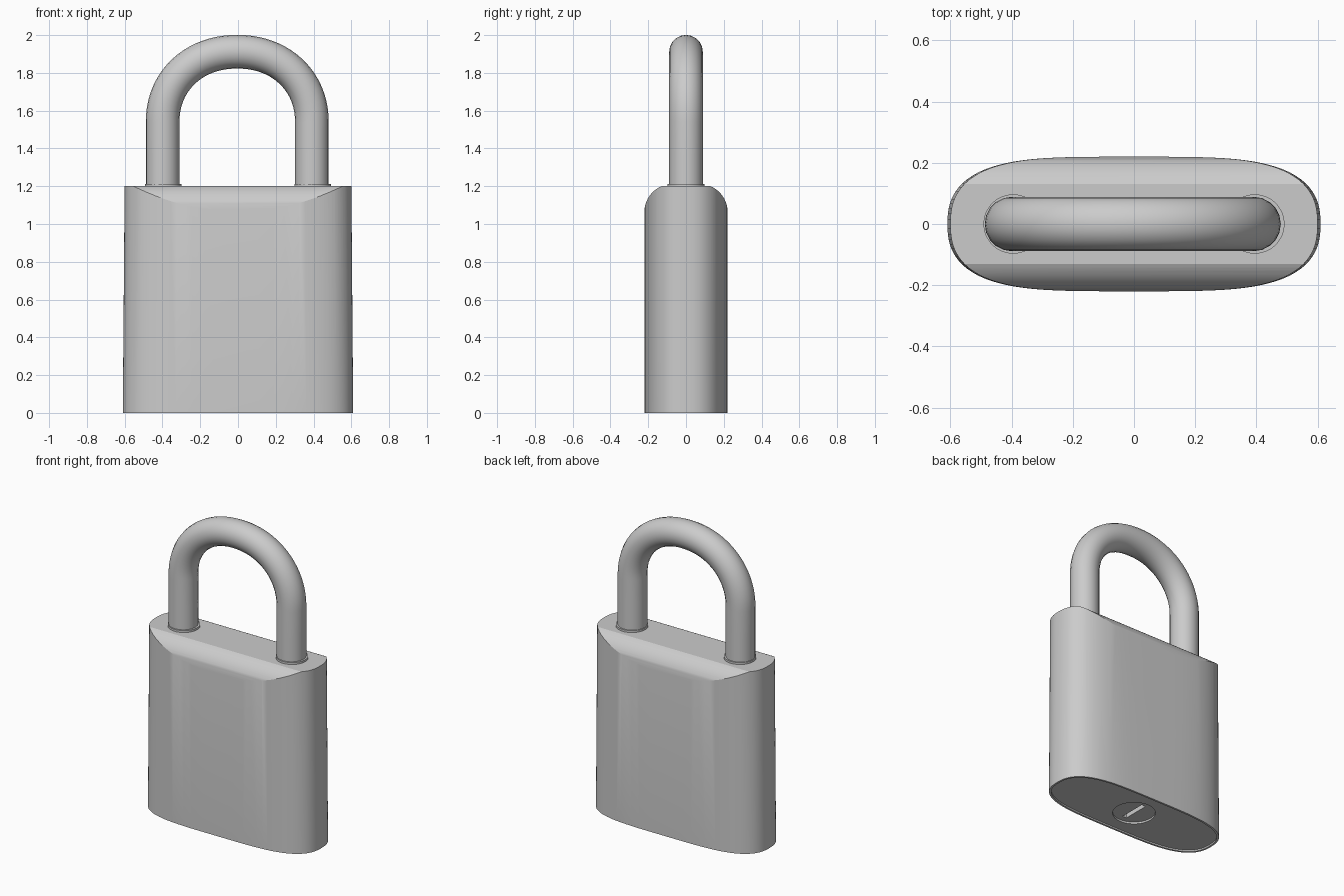
import bpy, bmesh, math
from math import sin, cos, pi

if "Cube" in bpy.data.objects:
    bpy.data.objects.remove(bpy.data.objects["Cube"])


def mesh_object(name, bm):
    bmesh.ops.recalc_face_normals(bm, faces=bm.faces)
    me = bpy.data.meshes.new(name)
    bm.to_mesh(me)
    bm.free()
    ob = bpy.data.objects.new(name, me)
    bpy.context.collection.objects.link(ob)
    return ob


def loft(name, start, end):
    """Closed solid between two matching rings of points."""
    bm = bmesh.new()
    a = [bm.verts.new(p) for p in start]
    b = [bm.verts.new(p) for p in end]
    n = len(a)
    for i in range(n):
        j = (i + 1) % n
        bm.faces.new((a[i], a[j], b[j], b[i]))
    bm.faces.new(a[::-1])
    bm.faces.new(b)
    return mesh_object(name, bm)


def plan(hx, hy, z, n=96):
    """Soft rectangular outline of the body."""
    pts = []
    for i in range(n):
        c, s = cos(2 * pi * (i + .5) / n), sin(2 * pi * (i + .5) / n)
        pts.append((math.copysign(hx * abs(c) ** .5, c),
                    math.copysign(hy * abs(s) ** .8, s), z))
    return pts


def circle(x, r, z, n=48):
    return [(x + r * cos(2 * pi * i / n), r * sin(2 * pi * i / n), z) for i in range(n)]


def activate(ob):
    bpy.ops.object.select_all(action='DESELECT')
    ob.select_set(True)
    bpy.context.view_layer.objects.active = ob


def boolean(ob, cutter, op):
    m = ob.modifiers.new(op, 'BOOLEAN')
    m.operation, m.object, m.solver = op, cutter, 'EXACT'
    activate(ob)
    bpy.ops.object.modifier_apply(modifier=m.name)
    bpy.data.objects.remove(cutter)


def smooth(ob, deg):
    activate(ob)
    bpy.ops.object.shade_smooth_by_angle(angle=math.radians(deg))


# Body: slightly tapered outline
body = loft("lock_body", plan(.61, .22, 0), plan(.60, .22, 1.25))

# Rounded front and back shoulders with a flat top strip
r, a_end = .15, math.acos(.4)
arc = [(.0705 + r * cos(a_end * i / 14), 1.2 - r * sin(a_end) + r * sin(a_end * i / 14))
       for i in range(15)]
half = [(.2205, -.1)] + arc
profile = half + [(-y, z) for y, z in reversed(half)]
boolean(body, loft("shoulder_cutter", [(-.8, y, z) for y, z in profile],
                   [(.8, y, z) for y, z in profile]), 'INTERSECT')

# Recessed base, key cylinder and key slot
boolean(body, loft("base_cutter", plan(.597, .207, -.1), plan(.597, .207, .01)), 'DIFFERENCE')
boolean(body, loft("cylinder_cutter", circle(0, .13, -.1), circle(0, .13, .022)), 'DIFFERENCE')
slot = [(-.015, -.09), (.015, -.09), (.015, .09), (-.015, .09)]
boolean(body, loft("slot_cutter", [(x, y, -.1) for x, y in slot],
                   [(x, y, .06) for x, y in slot]), 'DIFFERENCE')
smooth(body, 20)

# Shackle: round bar swept along an arch
leg, spring, rise, cx = .395, 1.54, .372, -.004
path = [(-leg, 1.19), (-leg, 1.36)]
for i in range(41):
    t = pi - pi * i / 40
    path.append((math.copysign(leg * abs(cos(t)) ** .95, cos(t)), spring + rise * abs(sin(t)) ** .95))
path += [(leg, 1.36), (leg, 1.19)]
cu = bpy.data.curves.new("shackle", 'CURVE')
cu.dimensions = '3D'
cu.bevel_depth, cu.bevel_resolution, cu.use_fill_caps = .089, 8, True
sp = cu.splines.new('POLY')
sp.points.add(len(path) - 1)
for p, (x, z) in zip(sp.points, path):
    p.co = (x + cx, 0, z, 1)
shackle = bpy.data.objects.new("shackle", cu)
bpy.context.collection.objects.link(shackle)
activate(shackle)
bpy.ops.object.convert(target='MESH')
smooth(bpy.context.object, 40)

# Collars where the shackle enters the body
for side, x in (("left", -leg), ("right", leg)):
    smooth(loft("collar_" + side, circle(x, .097, 1.19), circle(x, .097, 1.213)), 30)
